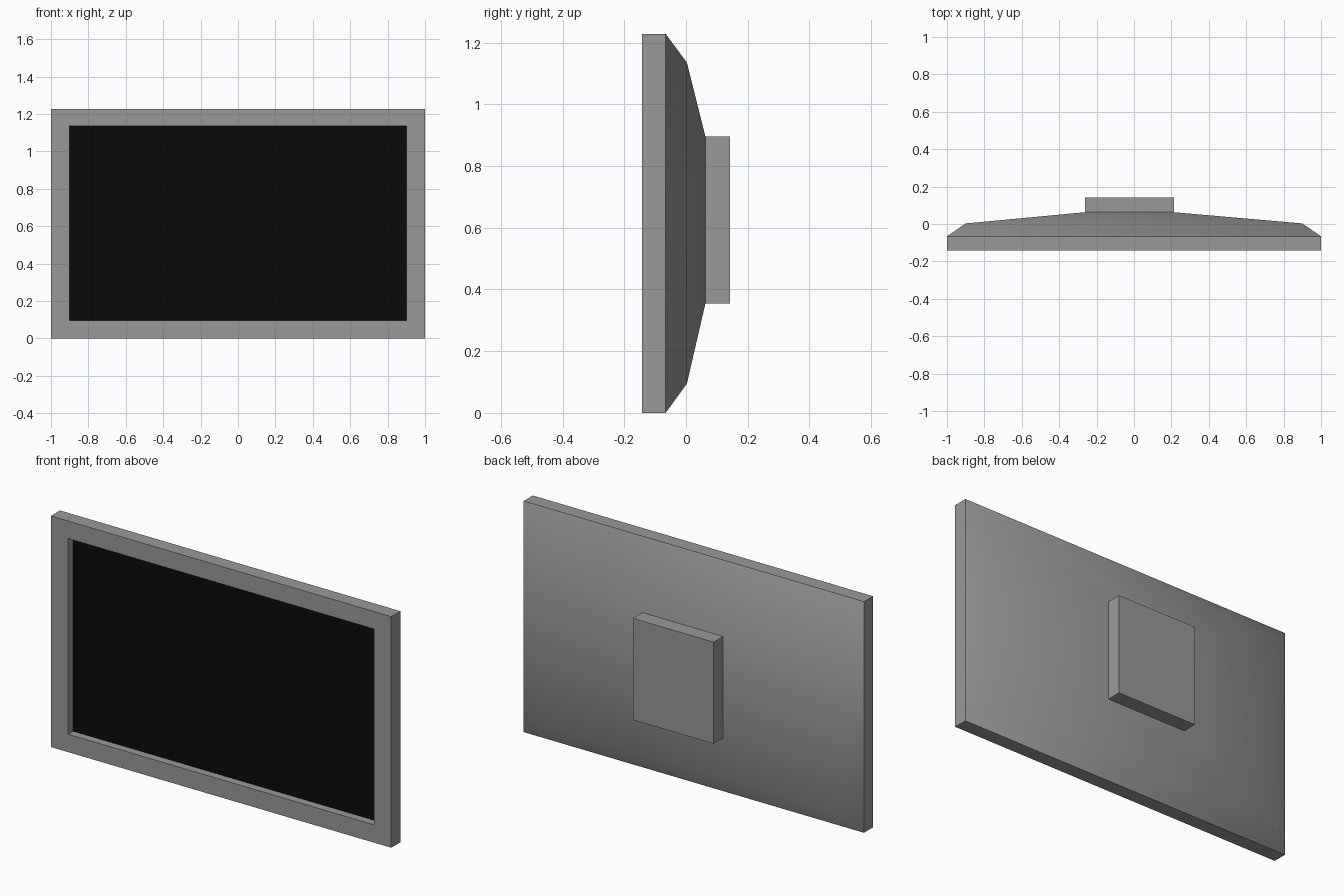
import bpy, bmesh

cube = bpy.data.objects.get("Cube")
if cube:
    bpy.data.objects.remove(cube, do_unlink=True)


def material(name, rgb):
    m = bpy.data.materials.new(name)
    m.use_nodes = True
    m.diffuse_color = (*rgb, 1)
    m.node_tree.nodes["Principled BSDF"].inputs["Base Color"].default_value = (*rgb, 1)
    return m


def loft(name, rings, mat, cap=False, smooth=False):
    """Join rectangles (x0, x1, z0, z1, y) listed front to back; cap closes the last."""
    bm = bmesh.new()
    loops = [[bm.verts.new(p) for p in ((x0, y, z0), (x1, y, z0), (x1, y, z1), (x0, y, z1))]
             for x0, x1, z0, z1, y in rings]
    for a, b in zip(loops, loops[1:]):
        for i in range(4):
            j = (i + 1) % 4
            bm.faces.new((a[i], a[j], b[j], b[i]))
    if cap:
        bm.faces.new(loops[-1][::-1])
    for f in bm.faces:
        f.smooth = smooth
    mesh = bpy.data.meshes.new(name)
    bm.to_mesh(mesh)
    bm.free()
    mesh.materials.append(mat)
    obj = bpy.data.objects.new(name, mesh)
    bpy.context.collection.objects.link(obj)
    return obj


grey = material("grey casing", (0.32, 0.32, 0.32))
black = material("black screen", (0.003, 0.003, 0.003))

outer = (-1, 1, 0, 1.228)
inner = (-0.9, 0.9, 0.095, 1.135)
mount = (-0.262, 0.213, 0.355, 0.895)
front, rim, recess = -0.142, -0.066, -0.1

# Bezel: recess wall, front face, outer sides
loft("bezel", [(*inner, recess), (*inner, front), (*outer, front), (*outer, rim)], grey)

# Screen at the bottom of the recess, facing the front
screen = loft("screen", [(*inner, recess)], black, cap=True)
screen.data.flip_normals()

# Smoothly shaded tapered back
loft("back_shell", [(*outer, rim), (*inner, 0.003), (*mount, 0.063)], grey, smooth=True)

# Square-edged mounting block
loft("mount_block", [(*mount, 0.063), (*mount, 0.142)], grey, cap=True)
